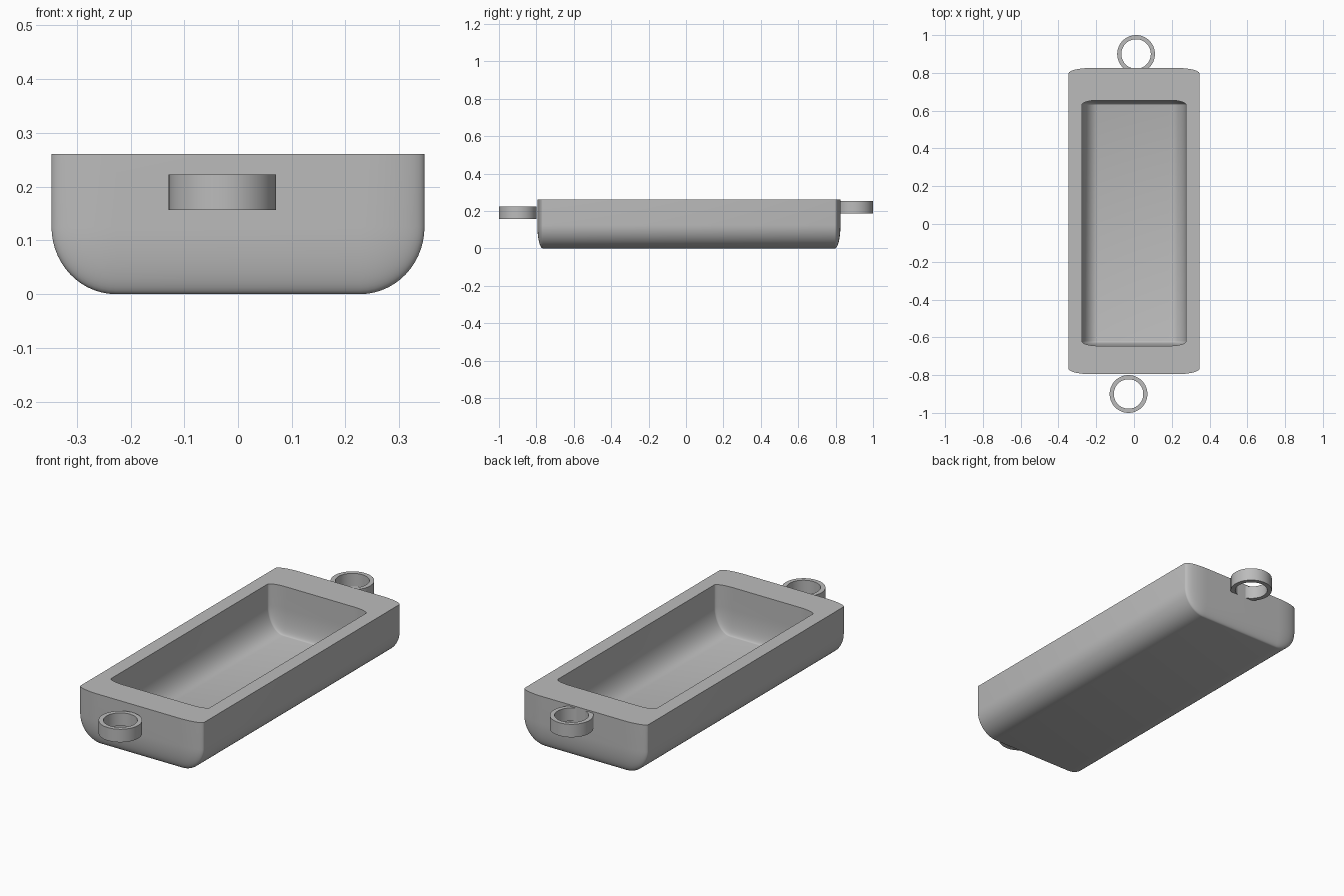
import bpy
import bmesh
from math import radians, tau
from mathutils import Matrix, Vector

default = bpy.data.objects.get("Cube")
if default:
    bpy.data.objects.remove(default, do_unlink=True)

grey = bpy.data.materials.new("plain grey")
grey.use_nodes = True
COLOUR = (0.5, 0.5, 0.5, 1)
grey.diffuse_color = COLOUR
grey.node_tree.nodes["Principled BSDF"].inputs["Base Color"].default_value = COLOUR


def make_object(name, bm):
    bmesh.ops.recalc_face_normals(bm, faces=bm.faces)
    mesh = bpy.data.meshes.new(name)
    bm.to_mesh(mesh)
    bm.free()
    mesh.materials.append(grey)
    obj = bpy.data.objects.new(name, mesh)
    bpy.context.collection.objects.link(obj)
    return obj


def select_only(obj):
    bpy.ops.object.select_all(action='DESELECT')
    obj.select_set(True)
    bpy.context.view_layer.objects.active = obj


def smooth(obj):
    select_only(obj)
    bpy.ops.object.shade_smooth_by_angle(angle=radians(32))


def rounded_block(name, low, high, radii):
    """Box with elliptical rounding everywhere except around its flat top."""
    low, high, radii = Vector(low), Vector(high), Vector(radii)
    size = high - low
    bm = bmesh.new()
    bmesh.ops.create_cube(bm, size=1)
    # Round in units of the radius, then stretch to the final size
    bmesh.ops.scale(bm, verts=bm.verts, vec=[s / r for s, r in zip(size, radii)])
    edges = [e for e in bm.edges if any(v.co.z < 0 for v in e.verts)]
    bmesh.ops.bevel(bm, geom=edges, offset=1, segments=14, profile=0.5,
                    affect='EDGES', clamp_overlap=False)
    bmesh.ops.scale(bm, verts=bm.verts, vec=radii)
    bmesh.ops.translate(bm, verts=bm.verts, vec=(low + high) / 2)
    return make_object(name, bm)


def ring(name, centre, outer=0.1, inner=0.078, height=0.066):
    """Short tube standing on end, spun from a rectangular section."""
    bm = bmesh.new()
    h = height / 2
    section = [bm.verts.new((r, 0, z)) for r, z in
               ((inner, -h), (outer, -h), (outer, h), (inner, h))]
    edges = [bm.edges.new((section[i], section[(i + 1) % 4])) for i in range(4)]
    bmesh.ops.spin(bm, geom=section + edges, axis=(0, 0, 1), cent=(0, 0, 0),
                   angle=tau, steps=64)
    bmesh.ops.remove_doubles(bm, verts=bm.verts, dist=0.0001)
    bmesh.ops.transform(bm, matrix=Matrix.Translation(centre), verts=bm.verts)
    smooth(make_object(name, bm))


# Tray body with a hollow cut into it
tray = rounded_block("tray_body", (-0.347, -0.795, 0), (0.347, 0.826, 0.261),
                     (0.12, 0.03, 0.125))
hollow = rounded_block("hollow_cutter", (-0.276, -0.645, 0.022), (0.276, 0.655, 0.4),
                       (0.088, 0.025, 0.13))
hollow.hide_render = True
cut = tray.modifiers.new("hollow", 'BOOLEAN')
cut.operation = 'DIFFERENCE'
cut.solver = 'EXACT'
cut.object = hollow
select_only(tray)
bpy.ops.object.modifier_apply(modifier=cut.name)
bpy.data.objects.remove(hollow, do_unlink=True)
smooth(tray)

# Hanging rings at both ends
ring("front_ring", (-0.029, -0.9, 0.19))
ring("back_ring", (0.011, 0.9, 0.22))
